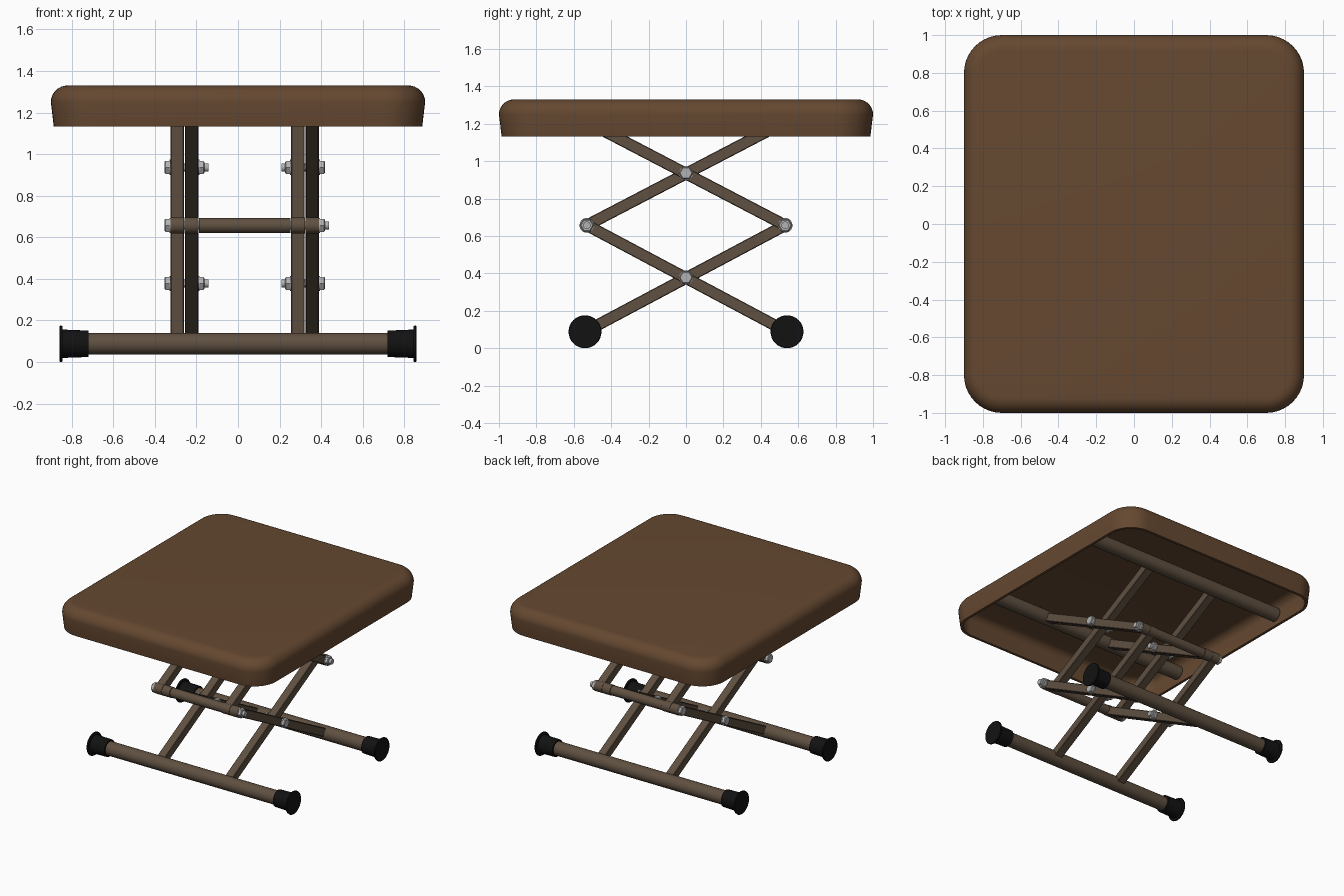
import bpy, bmesh
from math import sin, cos, pi, atan2, hypot
from mathutils import Matrix

if "Cube" in bpy.data.objects:
    bpy.data.objects.remove(bpy.data.objects["Cube"])


def material(name, rgb):
    m = bpy.data.materials.new(name)
    m.diffuse_color = (*rgb, 1)
    m.use_nodes = True
    m.node_tree.nodes["Principled BSDF"].inputs["Base Color"].default_value = m.diffuse_color
    return m


LEATHER = material("brown_cushion", (0.13, 0.065, 0.03))
METAL = material("brown_metal", (0.115, 0.08, 0.052))
RUBBER = material("black_rubber", (0.006, 0.006, 0.006))
STEEL = material("steel", (0.45, 0.45, 0.45))


def finish(name, bm, mat):
    bmesh.ops.recalc_face_normals(bm, faces=bm.faces)
    me = bpy.data.meshes.new(name)
    bm.to_mesh(me)
    bm.free()
    me.materials.append(mat)
    ob = bpy.data.objects.new(name, me)
    bpy.context.collection.objects.link(ob)
    bpy.ops.object.select_all(action='DESELECT')
    ob.select_set(True)
    bpy.context.view_layer.objects.active = ob
    bpy.ops.object.shade_smooth_by_angle(angle=0.6)
    return ob


def lathe_x(name, profile, y, z, mat, sides=32):
    """Solid along x from (x, radius) pairs."""
    bm = bmesh.new()
    rings = [[bm.verts.new((x, y + r * cos(2 * pi * i / sides), z + r * sin(2 * pi * i / sides)))
              for i in range(sides)] for x, r in profile]
    for a, b in zip(rings, rings[1:]):
        for i in range(sides):
            j = (i + 1) % sides
            bm.faces.new((a[i], a[j], b[j], b[i]))
    bm.faces.new(rings[0])
    bm.faces.new(rings[-1])
    return finish(name, bm, mat)


def rod(name, x0, x1, r, y, z, mat, sides=32):
    return lathe_x(name, [(x0, r), (x1, r)], y, z, mat, sides)


def bar(name, x, p, q, mat=METAL, width=0.065, depth=0.062):
    """Square bar in the y-z plane between points p and q."""
    dy, dz = q[0] - p[0], q[1] - p[1]
    bm = bmesh.new()
    m = (Matrix.Translation((x, (p[0] + q[0]) / 2, (p[1] + q[1]) / 2))
         @ Matrix.Rotation(atan2(dz, dy), 4, 'X')
         @ Matrix.Diagonal((width, hypot(dy, dz), depth, 1)))
    bmesh.ops.create_cube(bm, size=1, matrix=m)
    bmesh.ops.bevel(bm, geom=bm.edges[:], offset=0.004, segments=1, affect='EDGES')
    return finish(name, bm, mat)


# Cushion: rounded-rectangle loops, outside then hollow underside
def cushion():
    out = [(1.132, 0.014), (1.25, 0.0)]
    out += [(1.25 + 0.08 * sin(t * pi / 16), 0.08 * (1 - cos(t * pi / 16))) for t in range(1, 9)]
    inn = [(1.132, 0.034), (1.25, 0.02)]
    inn += [(1.25 + 0.06 * sin(t * pi / 8), 0.02 + 0.06 * (1 - cos(t * pi / 8))) for t in range(1, 5)]
    bm = bmesh.new()
    loops = []
    for z, inset in out[::-1] + inn:
        r = 0.2 - inset
        loop = []
        for k, (sx, sy) in enumerate([(1, 1), (-1, 1), (-1, -1), (1, -1)]):
            for i in range(11):
                a = (k + i / 10) * pi / 2
                loop.append(bm.verts.new((sx * 0.7 + r * cos(a), sy * 0.8 + r * sin(a), z)))
        loops.append(loop)
    n = len(loops[0])
    for a, b in zip(loops, loops[1:]):
        for i in range(n):
            j = (i + 1) % n
            bm.faces.new((a[i], a[j], b[j], b[i]))
    bm.faces.new(loops[0])
    bm.faces.new(loops[-1])
    finish("seat_cushion", bm, LEATHER)


cushion()

FOOT_Y, FOOT_Z, KNEE_Y, KNEE_Z = 0.54, 0.088, 0.53, 0.657
LOW, HIGH, TOP_Z = 0.378, 0.936, 1.215

# Foot tubes with rubber caps, and seat support tubes
for s, side in ((-1, "front"), (1, "back")):
    y = s * FOOT_Y
    rod(f"{side}_foot_tube", -0.84, 0.84, 0.052, y, FOOT_Z, METAL)
    rod(f"{side}_seat_tube", -0.86, 0.86, 0.052, y, TOP_Z, METAL)
    for e, end in ((-1, "left"), (1, "right")):
        prof = [(0.72, 0.064), (0.80, 0.066), (0.843, 0.069), (0.845, 0.086), (0.853, 0.088), (0.858, 0.085)]
        lathe_x(f"{side}_{end}_foot_cap", [(e * x, r) for x, r in prof], y, FOOT_Z, RUBBER)

# Scissor bars: at each side one rising to the back, one rising to the front
for xa, xb, side in ((-0.292, -0.223, "left"), (0.288, 0.357, "right")):
    for s, x, way in ((1, xa, "rising_back"), (-1, xb, "rising_front")):
        bar(f"{side}_lower_bar_{way}", x, (-s * FOOT_Y, FOOT_Z), (s * KNEE_Y, KNEE_Z))
        bar(f"{side}_upper_bar_{way}", x, (-s * KNEE_Y, KNEE_Z), (s * FOOT_Y, TOP_Z))
        for e in (-1, 1):
            rod(f"{side}_knee_sleeve", x - 0.0335, x + 0.0335, 0.039, e * KNEE_Y, KNEE_Z, METAL)


# Bolt with head at x0 and nut at x1 (head outside, nut side has a thread stub)
def bolt(name, x0, x1, y, z):
    d = 1 if x1 > x0 else -1
    rod(name + "_shank", x0, x1 + d * 0.047, 0.02, y, z, STEEL, 20)
    for part, x, o in (("head", x0, -d), ("nut", x1, d)):
        rod(f"{name}_{part}_washer", x, x + o * 0.005, 0.037, y, z, STEEL, 24)
        lathe_x(f"{name}_{part}", [(x + o * 0.005, 0.037), (x + o * 0.023, 0.037), (x + o * 0.028, 0.031)],
                y, z, STEEL, 6)


for z, lvl in ((LOW, "lower"), (HIGH, "upper")):
    bolt(f"left_{lvl}_pivot", -0.325, -0.19, 0, z)
    bolt(f"right_{lvl}_pivot", 0.39, 0.255, 0, z)

# Knee axles: long bolts with spacer tubes between the bars
for s, side in ((-1, "front"), (1, "back")):
    bolt(f"{side}_axle", -0.325, 0.39, s * KNEE_Y, KNEE_Z)
    rod(f"{side}_spacer_tube", -0.187, 0.253, 0.036, s * KNEE_Y, KNEE_Z, METAL)
